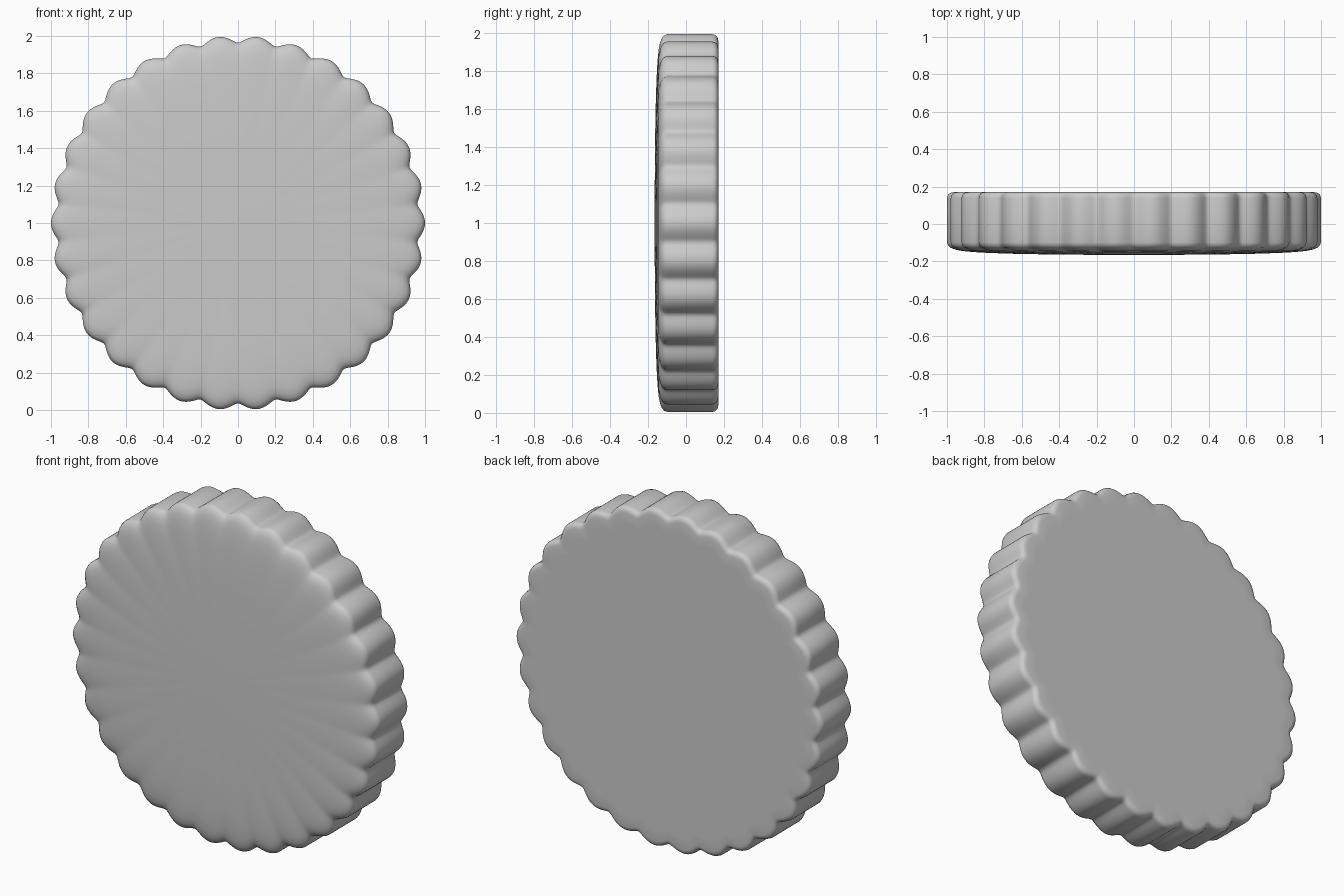
import bpy, bmesh, math

if "Cube" in bpy.data.objects:
    bpy.data.objects.remove(bpy.data.objects["Cube"])

LOBES = 30
SEGS = LOBES * 14
CENTRE_Z = 1.0


def outline(a):
    # rounded lobes with narrower, softened valleys
    w = math.sqrt(math.cos(a * LOBES / 2) ** 2 + 0.04) / math.sqrt(1.04)
    return 0.955 + 0.045 * w


# profile from front centre to back centre: (scale of outline, y)
profile = [(0.15, -0.165), (0.35, -0.164), (0.5, -0.162), (0.65, -0.159),
           (0.77, -0.155), (0.86, -0.150), (0.92, -0.144), (0.955, -0.137),
           (0.98, -0.127), (0.994, -0.115), (1.0, -0.098), (1.0, 0.02),
           (1.0, 0.138), (0.997, 0.151), (0.99, 0.161), (0.98, 0.167),
           (0.965, 0.17), (0.9, 0.17), (0.5, 0.17)]

bm = bmesh.new()
rings = []
for s, y in profile:
    ring = []
    for i in range(SEGS):
        a = 2 * math.pi * i / SEGS
        r = s * outline(a)
        ring.append(bm.verts.new((r * math.cos(a), y, CENTRE_Z + r * math.sin(a))))
    rings.append(ring)

# fluted rim and faces
for r0, r1 in zip(rings, rings[1:]):
    for i in range(SEGS):
        j = (i + 1) % SEGS
        bm.faces.new((r0[i], r0[j], r1[j], r1[i]))

# centre fans, front and back
for ring, y in ((rings[0], -0.166), (rings[-1], 0.17)):
    c = bm.verts.new((0, y, CENTRE_Z))
    for i in range(SEGS):
        bm.faces.new((c, ring[i], ring[(i + 1) % SEGS]))

bmesh.ops.recalc_face_normals(bm, faces=bm.faces[:])
for f in bm.faces:
    f.smooth = True
mesh = bpy.data.meshes.new("scalloped_disc")
bm.to_mesh(mesh)
bm.free()
disc = bpy.data.objects.new("scalloped_disc", mesh)
bpy.context.collection.objects.link(disc)
